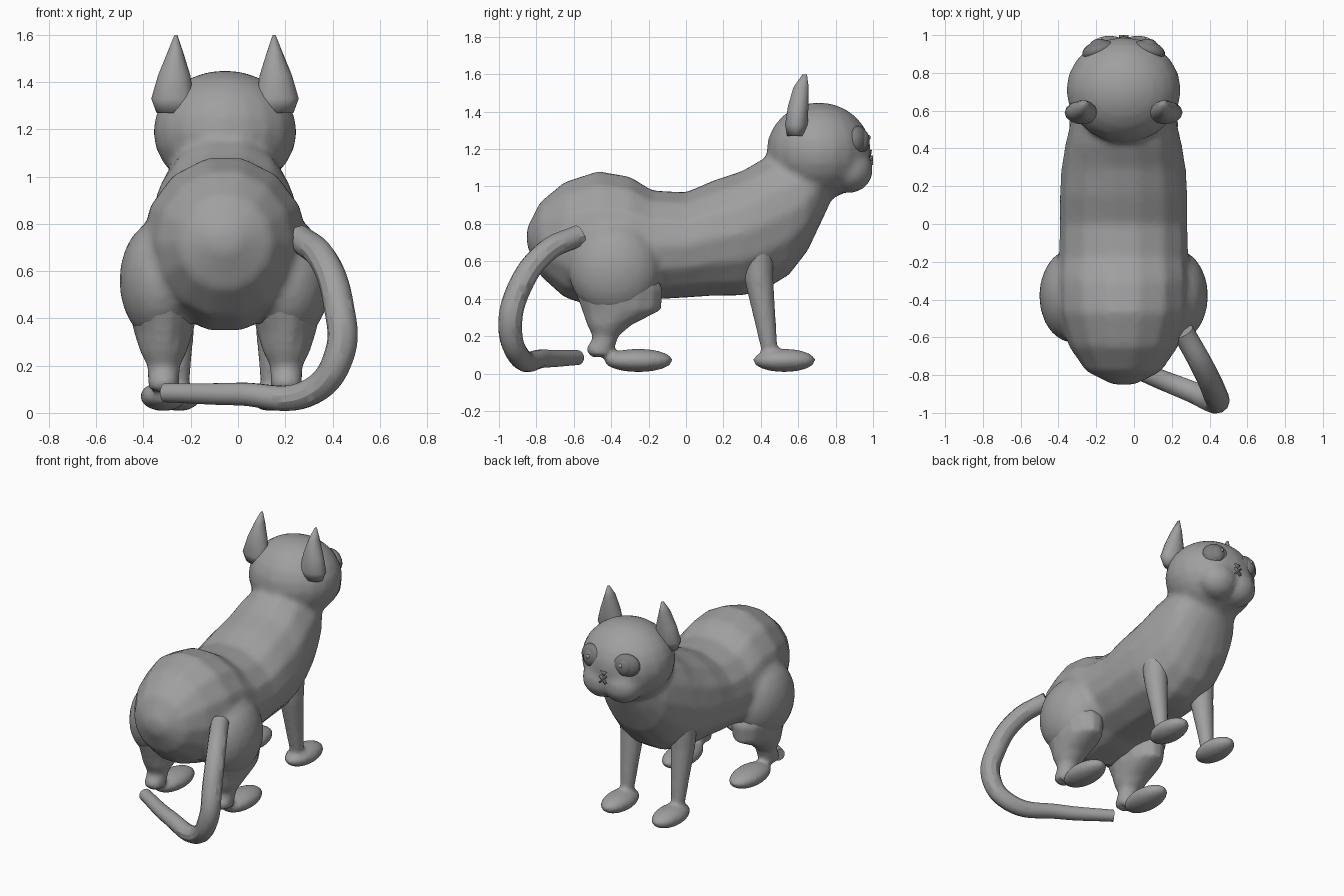
import bpy, bmesh, math
from mathutils import Vector, Matrix

if "Cube" in bpy.data.objects:
    bpy.data.objects.remove(bpy.data.objects["Cube"])

CX = -0.055  # the body's own midline


def material(name, rgb):
    m = bpy.data.materials.new(name)
    m.use_nodes = True
    m.diffuse_color = (*rgb, 1)
    m.node_tree.nodes["Principled BSDF"].inputs["Base Color"].default_value = (*rgb, 1)
    return m


GREY = material("fur grey", (0.35, 0.35, 0.35))
DARK = material("eye grey", (0.2, 0.2, 0.2))


def ball(bm, centre, radii, turn=0):
    mat = (Matrix.Translation(centre) @ Matrix.Rotation(turn, 4, "Z")
           @ Matrix.Diagonal((*radii, 1)))
    bmesh.ops.create_uvsphere(bm, u_segments=20, v_segments=12, radius=1, matrix=mat)


def loft(bm, rings, v_axis, sides=14):
    """Skin elliptical rings (centre, x radius, radius along v_axis), capped."""
    v_axis, loops = Vector(v_axis), []
    for centre, a, b in rings:
        loops.append([bm.verts.new(Vector(centre) + Vector((a * math.cos(t), 0, 0))
                                   + v_axis * b * math.sin(t))
                      for t in (2 * math.pi * i / sides for i in range(sides))])
    faces = [bm.faces.new(loops[0]), bm.faces.new(loops[-1])]
    for p, q in zip(loops, loops[1:]):
        for i in range(sides):
            j = (i + 1) % sides
            faces.append(bm.faces.new((p[i], p[j], q[j], q[i])))
    bmesh.ops.recalc_face_normals(bm, faces=faces)


def finish(name, bm, mat=GREY, voxel=0, smooth=4):
    me = bpy.data.meshes.new(name)
    bm.to_mesh(me)
    bm.free()
    me.materials.append(mat)
    for p in me.polygons:
        p.use_smooth = True
    ob = bpy.data.objects.new(name, me)
    ob.location.x = CX
    bpy.context.collection.objects.link(ob)
    if voxel:  # fuse the overlapping volumes into one skin
        r = ob.modifiers.new("fuse", "REMESH")
        r.mode, r.voxel_size, r.use_smooth_shade = "VOXEL", voxel, True
        s = ob.modifiers.new("soften", "SMOOTH")
        s.factor, s.iterations = 0.5, smooth
    return ob


# Torso, neck, head, muzzle and haunches fused together
bm = bmesh.new()
profile = [  # y, belly z, back z, half width
    (-0.85, .68, .78, .06), (-0.78, .52, .92, .2), (-0.65, .40, 1.03, .29),
    (-0.47, .34, 1.09, .35), (-0.3, .36, 1.06, .355), (-0.18, .39, .985, .345),
    (0, .40, .975, .34), (.15, .41, 1.04, .34), (.3, .41, 1.09, .33),
    (.42, .44, 1.16, .31), (.55, .52, 1.2, .28), (.65, .65, 1.2, .25),
    (.72, .8, 1.2, .2), (.78, .93, 1.15, .1)]
loft(bm, [((0, y, (lo + hi) / 2), w, (hi - lo) / 2) for y, lo, hi, w in profile], (0, 0, 1))
ball(bm, (0, .71, 1.19), (.305, .28, .26))
for s in (-1, 1):
    ball(bm, (s * .075, .875, 1.09), (.14, .125, .125))
    ball(bm, (s * .27, -.38, .56), (.178, .25, .26))
finish("body", bm, voxel=0.022)

for s, side in ((-1, "right"), (1, "left")):
    # Front leg and paw
    bm = bmesh.new()
    loft(bm, [((s * .195, y, z), r, r) for y, z, r in
              ((.46, .05, .05), (.445, .13, .045), (.42, .3, .06),
               (.39, .5, .078), (.38, .68, .09))], (0, 1, 0))
    ball(bm, (s * .195, .525, .07), (.095, .168, .062))
    finish("front_leg_" + side, bm, voxel=0.015)

    # Back leg with bent knee, heel and paw
    bm = bmesh.new()
    loft(bm, [((s * .26, y, z), a, b) for y, z, a, b in
              ((-.46, .1, .065, .065), (-.43, .2, .07, .07), (-.41, .26, .1, .12),
               (-.345, .34, .125, .215), (-.36, .45, .15, .24), (-.38, .58, .15, .2))],
         (0, 1, 0))
    ball(bm, (s * .26, -.48, .13), (.06, .05, .045))
    ball(bm, (s * .26, -.255, .07), (.1, .185, .062))
    finish("back_leg_" + side, bm, voxel=0.015)

    # Ear
    bm = bmesh.new()
    loft(bm, [((s * x, y, z), a, b) for x, y, z, a, b in
              ((.2, .59, 1.27, .09, .05), (.222, .59, 1.33, .09, .062),
               (.215, .6, 1.43, .068, .056), (.21, .615, 1.53, .032, .042),
               (.208, .635, 1.6, .006, .012))], (0, 1, 0))
    finish("ear_" + side, bm)

    # Eye with raised pupil and glint
    bm = bmesh.new()
    ball(bm, (s * .132, .92, 1.245), (.09, .05, .08), -s * .3)
    finish("eye_" + side, bm, DARK)
    bm = bmesh.new()
    ball(bm, (s * .135, .947, 1.243), (.048, .034, .058), -s * .3)
    finish("pupil_" + side, bm, DARK)
    bm = bmesh.new()
    ball(bm, (s * .125, .977, 1.262), (.012, .01, .014))
    finish("glint_" + side, bm)

# Nose and crossed mouth lines
bm = bmesh.new()
loft(bm, [((0, .975, 1.165), .006, .014), ((0, .98, 1.195), .028, .014)], (0, 1, 0), 8)
finish("nose", bm, DARK)
bm = bmesh.new()
for s in (-1, 1):
    bmesh.ops.create_cube(bm, size=1, matrix=Matrix.Translation((0, .985, 1.14))
                          @ Matrix.Rotation(s * .8, 4, "Y")
                          @ Matrix.Diagonal((.065, .03, .008, 1)))
finish("mouth", bm, DARK)

# Tail: tapered tube sweeping out, down and across behind the feet
path = [((.26, -.57, .74), 1), ((.36, -.75, .65), 1.05), ((.425, -.89, .46), 1.1),
        ((.43, -.94, .25), 1.1), ((.31, -.89, .09), 1), ((.0, -.76, .08), .85),
        ((-.31, -.58, .085), .7)]
cu = bpy.data.curves.new("tail", "CURVE")
cu.dimensions, cu.bevel_depth, cu.bevel_resolution = "3D", 0.058, 4
cu.use_fill_caps = True
sp = cu.splines.new("BEZIER")
sp.bezier_points.add(len(path) - 1)
for p, (co, r) in zip(sp.bezier_points, path):
    p.co, p.radius = co, r
    p.handle_left_type = p.handle_right_type = "AUTO"
cu.materials.append(GREY)
tail = bpy.data.objects.new("tail", cu)
bpy.context.collection.objects.link(tail)
bpy.ops.object.select_all(action="DESELECT")
tail.select_set(True)
bpy.context.view_layer.objects.active = tail
bpy.ops.object.convert(target="MESH")
bpy.ops.object.shade_smooth_by_angle()
